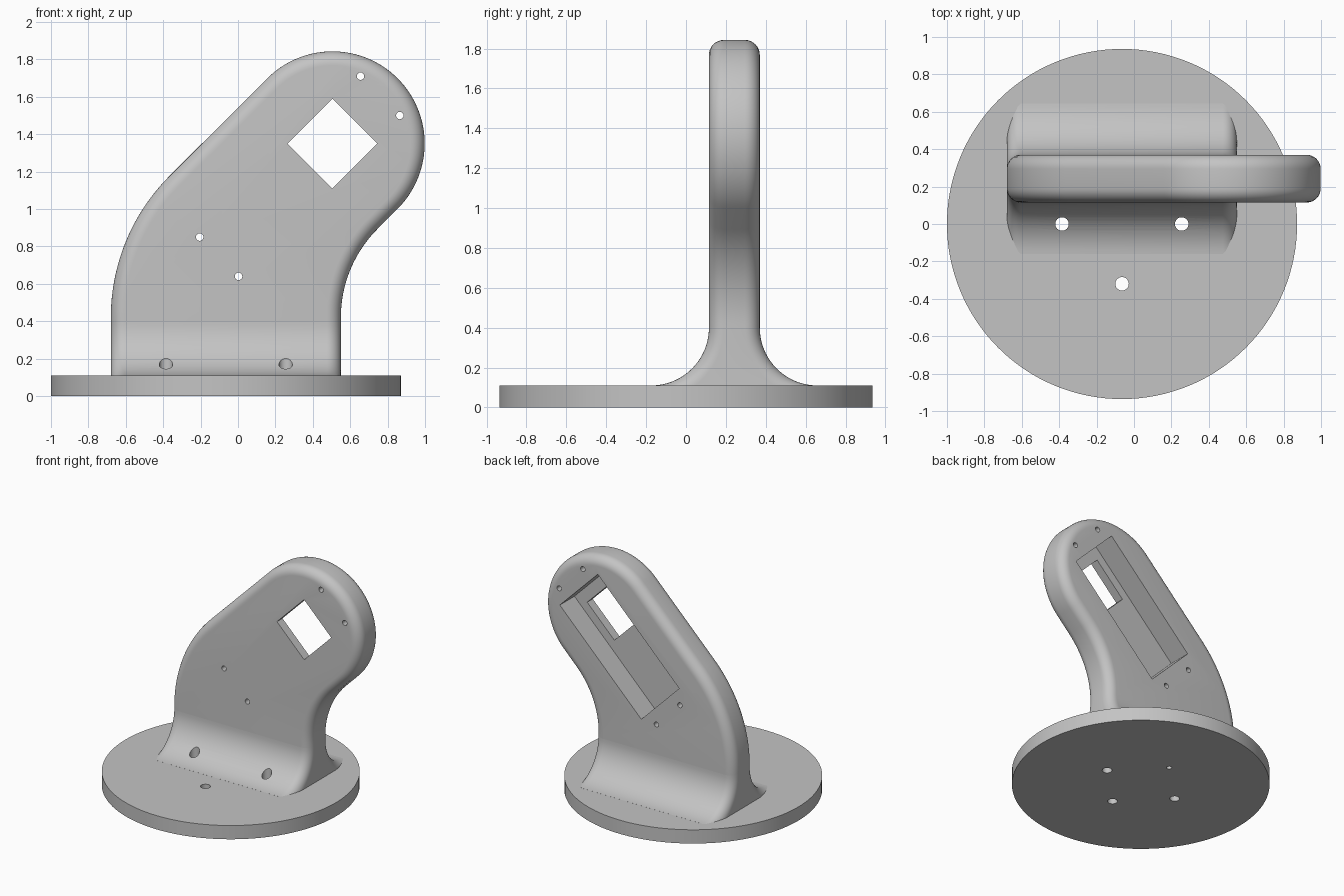
import bpy, bmesh, math
from mathutils import Matrix, Vector

if "Cube" in bpy.data.objects:
    bpy.data.objects.remove(bpy.data.objects["Cube"])

GREY = bpy.data.materials.new("grey")
GREY.diffuse_color = (0.55, 0.55, 0.55, 1)
GREY.use_nodes = True
GREY.node_tree.nodes["Principled BSDF"].inputs["Base Color"].default_value = GREY.diffuse_color

X0, X1 = -0.68, 0.55          # side faces of the upright
Y0, Y1 = 0.115, 0.37          # front and back faces of the upright
Z_BASE, Z_FOOT = 0.11, 0.40   # top of base, top of foot flare
EDGE = 0.075                  # rounding of all upright edges
STEPS = 8


def finish(name, bm):
    bmesh.ops.recalc_face_normals(bm, faces=bm.faces)
    mesh = bpy.data.meshes.new(name)
    bm.to_mesh(mesh)
    bm.free()
    ob = bpy.data.objects.new(name, mesh)
    bpy.context.collection.objects.link(ob)
    mesh.materials.append(GREY)
    return ob


def loft(name, layers):
    """Skin a stack of equal-length closed loops and cap both ends."""
    bm = bmesh.new()
    rings = [[bm.verts.new(p) for p in loop] for loop in layers]
    n = len(rings[0])
    for a, b in zip(rings, rings[1:]):
        for i in range(n):
            bm.faces.new((a[i], a[(i + 1) % n], b[(i + 1) % n], b[i]))
    bm.faces.new(rings[0])
    bm.faces.new(rings[-1])
    return finish(name, bm)


def rounded_stations(lo, hi):
    """(position, inset) pairs giving a rounded edge at both ends."""
    t = [i * math.pi / 2 / STEPS for i in range(STEPS + 1)]
    start = [(EDGE * (1 - math.cos(a)), EDGE * (1 - math.sin(a))) for a in t]
    return [(lo + p, d) for p, d in start] + [(hi - p, d) for p, d in reversed(start)]


def arc(cx, cz, r, a0, a1, n):
    return [(cx + r * math.cos(math.radians(a0 + (a1 - a0) * i / n)),
             cz + r * math.sin(math.radians(a0 + (a1 - a0) * i / n))) for i in range(n + 1)]


def cylinder(name, radius, depth, centre, axis="Z", segments=32):
    bm = bmesh.new()
    rot = Matrix.Rotation(math.pi / 2, 4, "X") if axis == "Y" else Matrix()
    bmesh.ops.create_cone(bm, cap_ends=True, segments=segments, radius1=radius,
                          radius2=radius, depth=depth,
                          matrix=Matrix.Translation(centre) @ rot)
    return finish(name, bm)


def slanted_box(name, length, width, y_lo, y_hi, cx, cz):
    """Box whose length runs along the 45 degree slope of the arm."""
    bm = bmesh.new()
    m = (Matrix.Translation((cx, (y_lo + y_hi) / 2, cz)) @ Matrix.Rotation(-math.pi / 4, 4, "Y")
         @ Matrix.Diagonal((length, y_hi - y_lo, width, 1)))
    bmesh.ops.create_cube(bm, size=1, matrix=m)
    return finish(name, bm)


def cut(ob, cutters):
    bpy.context.view_layer.objects.active = ob
    for c in cutters:
        mod = ob.modifiers.new("cut", "BOOLEAN")
        mod.operation, mod.solver, mod.object = "DIFFERENCE", "EXACT", c
        bpy.ops.object.modifier_apply(modifier=mod.name)


# Slanted arm: outline with straight sides, bends and a round head
def arm_outline(d):
    pts = [(X0 + d, Z_FOOT)]
    pts += arc(X0 + 1.07, 0.42, 1.07 - d, 180, 135, 24)
    pts += arc(0.505, 1.35, 0.493 - d, 135, -45, 64)
    pts += arc(X1 + 0.67, 0.42, 0.67 + d, 135, 180, 24)
    return pts + [(X1 - d, Z_FOOT)]


arm = loft("arm", [[(x, y, z) for x, z in arm_outline(d)]
                   for y, d in rounded_stations(Y0, Y1)])


# Foot: section flaring out to the base on both sides
def foot_section(d):
    r0 = 0.29
    r = r0 + d
    a = math.degrees(math.asin(min(1, (Z_FOOT - Z_BASE) / r)))
    front = arc(Y0 - r0, Z_FOOT, r, 0, -min(a, 87), 20)
    front.append((front[-1][0], Z_BASE - 0.02))
    return front + [(Y0 + Y1 - y, z) for y, z in reversed(front)]


foot = loft("foot", [[(x, y, z) for y, z in foot_section(d)]
                     for x, d in rounded_stations(X0, X1)])

# Round base
base = cylinder("base", 0.936, Z_BASE, (-0.064, 0, Z_BASE / 2), segments=128)

# Arm openings: square window, rear pocket, four screw holes
arm_cutters = [slanted_box("pocket_cutter", 1.02, 0.475, 0.185, 0.6, 0.33, 1.175),
               slanted_box("window_cutter", 0.34, 0.34, -0.2, 0.3, 0.505, 1.35)]
for x, z in ((0.655, 1.71), (0.865, 1.5), (-0.205, 0.85), (0.003, 0.64)):
    arm_cutters.append(cylinder("screw_cutter", 0.02, 1, (x, 0.25, z), "Y", 24))
cut(arm, arm_cutters)

# Mounting holes: two through the foot flare, one in front, a small blind one behind
side = [cylinder("mount_cutter", 0.036, 1.2, (x, 0, 0.2)) for x in (-0.385, 0.255)]
front_hole = cylinder("mount_cutter", 0.036, 1, (-0.064, -0.32, 0))
rear_hole = cylinder("mount_cutter", 0.02, 0.18, (-0.064, 0.32, 0))
cut(foot, side)
cut(base, side + [front_hole, rear_hole])

for c in arm_cutters + side + [front_hole, rear_hole]:
    bpy.data.objects.remove(c)

for ob in (arm, foot, base):
    bpy.ops.object.select_all(action="DESELECT")
    ob.select_set(True)
    bpy.context.view_layer.objects.active = ob
    bpy.ops.object.shade_smooth_by_angle(angle=math.radians(30))
